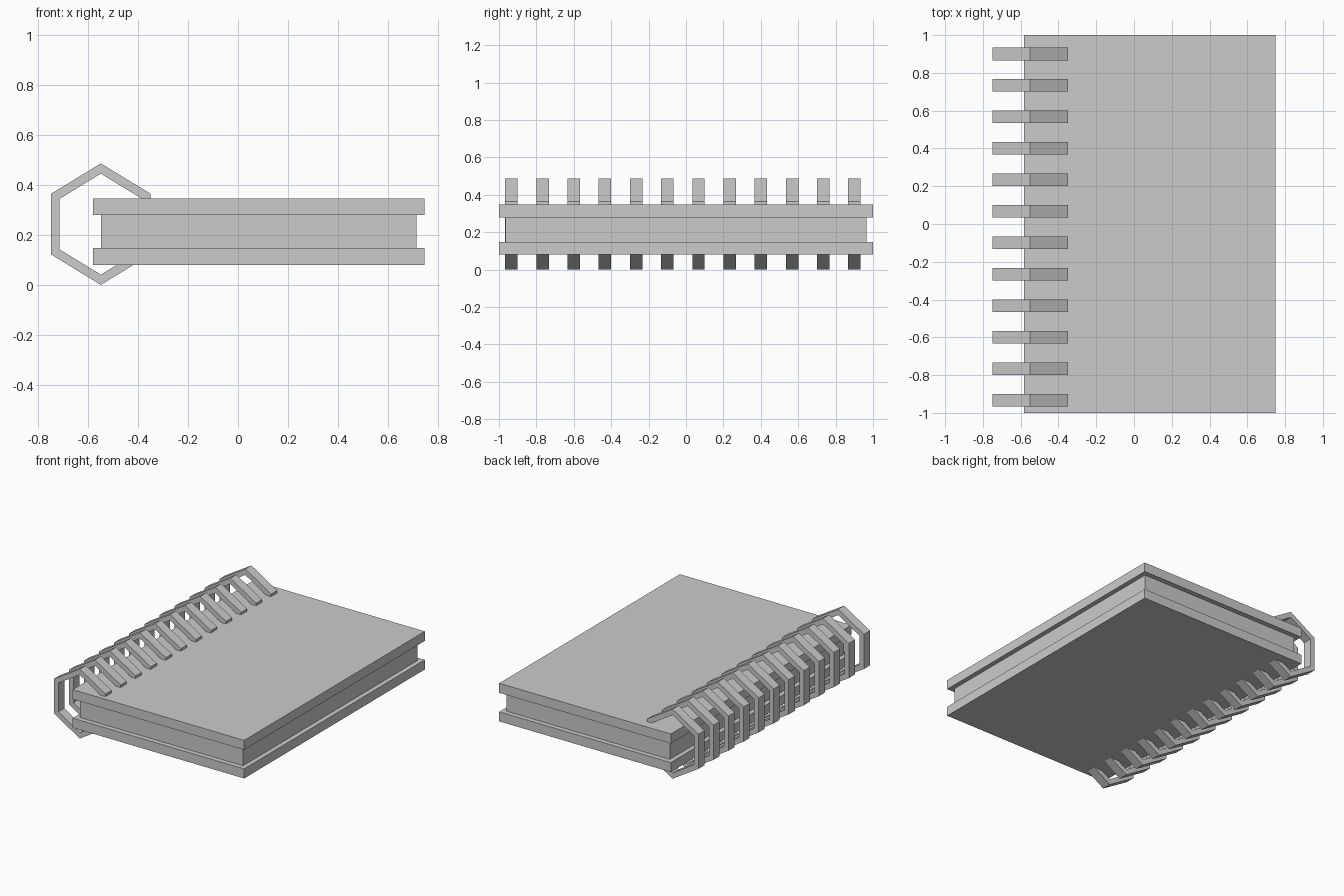
import bpy, bmesh

if "Cube" in bpy.data.objects:
    bpy.data.objects.remove(bpy.data.objects["Cube"])


def box(name, x0, x1, y0, y1, z0, z1):
    bm = bmesh.new()
    bmesh.ops.create_cube(bm, size=1)
    for v in bm.verts:
        v.co = ((x0 + x1) / 2 + v.co.x * (x1 - x0),
                (y0 + y1) / 2 + v.co.y * (y1 - y0),
                (z0 + z1) / 2 + v.co.z * (z1 - z0))
    return finish(name, bm)


def finish(name, bm):
    bmesh.ops.recalc_face_normals(bm, faces=bm.faces)
    mesh = bpy.data.meshes.new(name)
    bm.to_mesh(mesh)
    bm.free()
    ob = bpy.data.objects.new(name, mesh)
    bpy.context.collection.objects.link(ob)
    return ob


def hexagon(half_x, half_z, side_z):
    # Pointed-top hexagon around the spine axis, as (x, z)
    cx, cz = -0.55, 0.2435
    pts = [(0, half_z), (half_x, side_z), (half_x, -side_z),
           (0, -half_z), (-half_x, -side_z), (-half_x, side_z)]
    return [(cx + x, cz + z) for x, z in pts]


# Covers and page block
box("back_cover", -0.582, 0.748, -1, 1, 0.08, 0.147)
box("front_cover", -0.582, 0.748, -1, 1, 0.28, 0.347)
box("page_block", -0.55, 0.715, -0.965, 0.965, 0.147, 0.28)

# Hexagonal binding ring with a flat rectangular section
bm = bmesh.new()
width = 0.0667
loops = [[bm.verts.new((x, y, z)) for x, z in pts]
         for y, pts in ((0, hexagon(0.2, 0.2435, 0.1215)),
                        (0, hexagon(0.166, 0.2025, 0.101)),
                        (width, hexagon(0.166, 0.2025, 0.101)),
                        (width, hexagon(0.2, 0.2435, 0.1215)))]
for k in range(4):
    a, b = loops[k], loops[(k + 1) % 4]
    for i in range(6):
        j = (i + 1) % 6
        bm.faces.new((a[i], a[j], b[j], b[i]))
ring = finish("binding_rings", bm)
ring.location.y = -0.9665

# Twelve rings along the spine
arr = ring.modifiers.new("Repeat", 'ARRAY')
arr.count = 12
arr.use_relative_offset = False
arr.use_constant_offset = True
arr.constant_offset_displace = (0, 1 / 6, 0)
